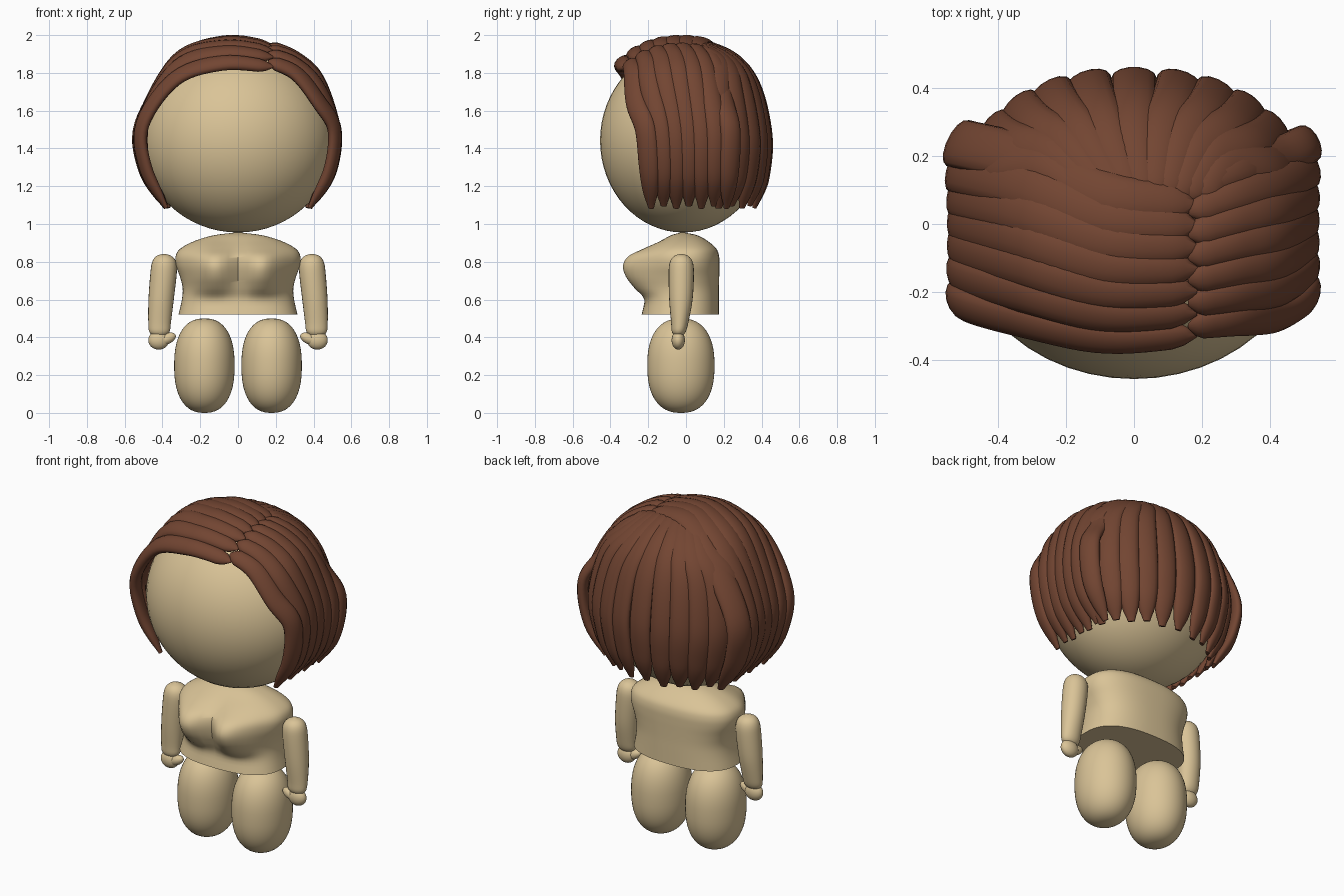
import bpy, bmesh, math
from mathutils import Vector

if "Cube" in bpy.data.objects:
    bpy.data.objects.remove(bpy.data.objects["Cube"])


def material(name, rgb):
    m = bpy.data.materials.new(name)
    m.diffuse_color = (*rgb, 1)
    m.use_nodes = True
    m.node_tree.nodes["Principled BSDF"].inputs["Base Color"].default_value = m.diffuse_color
    return m


SKIN = material("skin", (0.70, 0.55, 0.31))
HAIR = material("hair_brown", (0.17, 0.06, 0.032))


def make(name, bm, mat, angle=60):
    bmesh.ops.recalc_face_normals(bm, faces=bm.faces)
    me = bpy.data.meshes.new(name)
    bm.to_mesh(me)
    bm.free()
    ob = bpy.data.objects.new(name, me)
    bpy.context.collection.objects.link(ob)
    me.materials.append(mat)
    bpy.ops.object.select_all(action='DESELECT')
    ob.select_set(True)
    bpy.context.view_layer.objects.active = ob
    bpy.ops.object.shade_smooth_by_angle(angle=math.radians(angle))
    return ob


def loft(name, rings, mat, angle=60):
    bm = bmesh.new()
    vr = [[bm.verts.new(p) for p in r] for r in rings]
    n = len(vr[0])
    for a, b in zip(vr, vr[1:]):
        for i in range(n):
            bm.faces.new((a[i], a[(i + 1) % n], b[(i + 1) % n], b[i]))
    bm.faces.new(vr[0])
    bm.faces.new(vr[-1])
    return make(name, bm, mat, angle)


def sgnpow(v, e):
    return math.copysign(abs(v) ** e, v)


def ellipsoid(name, c, r, mat, e=1.0, keep=None):
    bm = bmesh.new()
    bmesh.ops.create_uvsphere(bm, u_segments=48, v_segments=32, radius=1)
    for v in bm.verts:
        h = math.hypot(v.co.x, v.co.y)
        k = h ** e / h if h > 1e-4 else 1
        v.co = (c[0] + r[0] * v.co.x * k, c[1] + r[1] * v.co.y * k,
                c[2] + r[2] * sgnpow(v.co.z, e))
    if keep:
        bmesh.ops.delete(bm, geom=[v for v in bm.verts if not keep(v.co)], context='VERTS')
    return make(name, bm, mat)


def spline(pts, steps):
    # Catmull-Rom through tuples of any length
    P = [tuple(2 * a - b for a, b in zip(pts[0], pts[1]))] + list(pts)
    P.append(tuple(2 * a - b for a, b in zip(pts[-1], pts[-2])))
    out = []
    for i in range(1, len(P) - 2):
        for s in range(steps):
            t = s / steps
            out.append(tuple(0.5 * (2 * b + (c - a) * t + (2 * a - 5 * b + 4 * c - d) * t * t
                                    + (3 * b - a - 3 * c + d) * t ** 3)
                             for a, b, c, d in zip(*P[i - 1:i + 3])))
    return out + [tuple(pts[-1])]


# head
ellipsoid("head", (0, -0.015, 1.442), (0.51, 0.44, 0.487), SKIN)

# torso: height, half width, front y, back y, bust bulge
prof = [(0.52, .315, -.235, .175, 0), (0.60, .297, -.215, .175, .01), (0.66, .293, -.205, .175, .075),
        (0.72, .307, -.205, .176, .12), (0.78, .328, -.205, .177, .135), (0.83, .330, -.20, .175, .11),
        (0.87, .305, -.175, .16, .055), (0.91, .23, -.13, .115, .01), (0.94, .13, -.08, .06, 0),
        (0.954, .02, -.03, -.005, 0)]
rings = []
for z, w, yf, yb, bust in spline(prof, 4):
    ring = []
    for i in range(64):
        a = math.tau * i / 64
        x = w * sgnpow(math.cos(a), 0.8)
        s = sgnpow(math.sin(a), 0.8)
        y = (yf + yb) / 2 + (yb - yf) / 2 * s
        if s < 0:
            y -= bust * math.exp(-((abs(x) - 0.125) / 0.12) ** 2) * min(1, -s * 1.3)
        ring.append((x, y, z))
    rings.append(ring)
loft("torso", rings, SKIN)

for side, sx in (("left", 1), ("right", -1)):
    # legs
    ellipsoid(side + "_leg", (sx * 0.178, -0.027, 0.25), (0.16, 0.178, 0.25), SKIN, 0.84)
    # arms: z, centre x, centre y, half widths x and y
    arm = [(.842, .392, -.025, .006, .006), (.83, .392, -.025, .04, .038), (.80, .391, -.025, .063, .06),
           (.74, .394, -.025, .07, .067), (.60, .407, -.027, .067, .062), (.48, .415, -.033, .06, .046),
           (.43, .416, -.038, .054, .037), (.405, .416, -.04, .03, .02)]
    loft(side + "_arm", [[(sx * (cx + rx * math.cos(math.tau * i / 24)),
                           cy + ry * math.sin(math.tau * i / 24), z) for i in range(24)]
                         for z, cx, cy, rx, ry in spline(arm, 4)], SKIN)
    # hands with thumbs
    ellipsoid(side + "_hand", (sx * .42, -.041, .385), (.055, .035, .05), SKIN)
    thumb = ellipsoid(side + "_thumb", (0, 0, 0), (.05, .026, .028), SKIN)
    thumb.location = (sx * .376, -.045, .392)
    thumb.rotation_euler = (0, sx * math.radians(25), 0)


# hair
def crown(x, y):
    q = 1 - abs(x / .525) ** 2.2 - abs((y + .03) / .47) ** 2.2
    return (x, y, 1.45 + .52 * math.sqrt(max(q, 0.01)))


def strand(name, pts, width, thick=0.032):
    path = [Vector(p) for p in spline(pts, 7)]
    n = len(path)
    rings = []
    for k, p in enumerate(path):
        tan = (path[min(k + 1, n - 1)] - path[max(k - 1, 0)]).normalized()
        nor = p - Vector((0, -.02, 1.45))
        nor = (nor - tan * nor.dot(tan)).normalized()
        bi = tan.cross(nor)
        t = k / (n - 1)
        w = min(1, .15 + (t / .05) ** .5 * .6 if t < .05 else .75 + t)
        if t > .68:
            w *= max(.1, (1 - ((t - .68) / .32) ** 2.4)) ** .55
        th = thick * min(1, w * 1.15)
        rings.append([p + bi * (width * w * math.cos(math.tau * i / 14))
                      + nor * (th * math.sin(math.tau * i / 14)) for i in range(14)])
    loft(name, rings, HAIR)


def mix(a, b, t):
    return a + (b - a) * t


N = 7
for i in range(N):
    t = i / (N - 1)
    yh = mix(-.185, .215, t)
    hem = 1.085 + .012 * (i % 2)
    # swept side, from the parting over to the right of the face
    y0, y1, y2 = mix(-.325, .06, t), mix(-.335, .085, t), mix(-.285, .19, t)
    strand(f"swept_strand_{i}", [crown(.185, y0), crown(-.08, y1), crown(-.33, y2),
                                 (-.505, mix(-.235, .235, t), 1.53), (-.49, mix(-.205, .23, t), 1.30),
                                 (-.38, yh, hem)], mix(.055, .075, t))
    # short side of the parting
    y0, y2 = mix(-.30, .10, t), mix(-.265, .20, t)
    strand(f"short_strand_{i}", [crown(.16, y0), crown(.31, mix(y0, y2, .6)), crown(.43, y2),
                                 (.51, mix(-.215, .235, t), 1.50), (.485, mix(-.195, .23, t), 1.28),
                                 (.38, yh, hem)], .058)

# back fan
M = 11
for i in range(M):
    u = 2 * i / (M - 1) - 1
    a = u * math.radians(66)
    dx, dy = sgnpow(math.sin(a), .9), math.cos(a) ** .85
    strand(f"back_strand_{i}", [crown(.16 * u + .03, .07), crown(.30 * dx, .10 + .16 * dy),
                                (.44 * dx, .37 * dy, 1.72), (.505 * dx, .427 * dy, 1.47),
                                (.475 * dx, .415 * dy, 1.27), (.40 * dx, .37 * dy, 1.085 + .012 * (i % 2))],
           .066)

# thin cap that closes gaps between strands
ellipsoid("hair_cap", (0, -.015, 1.445), (.518, .448, .497), HAIR,
          keep=lambda c: c.z > 1.3 and c.y > -.2)
